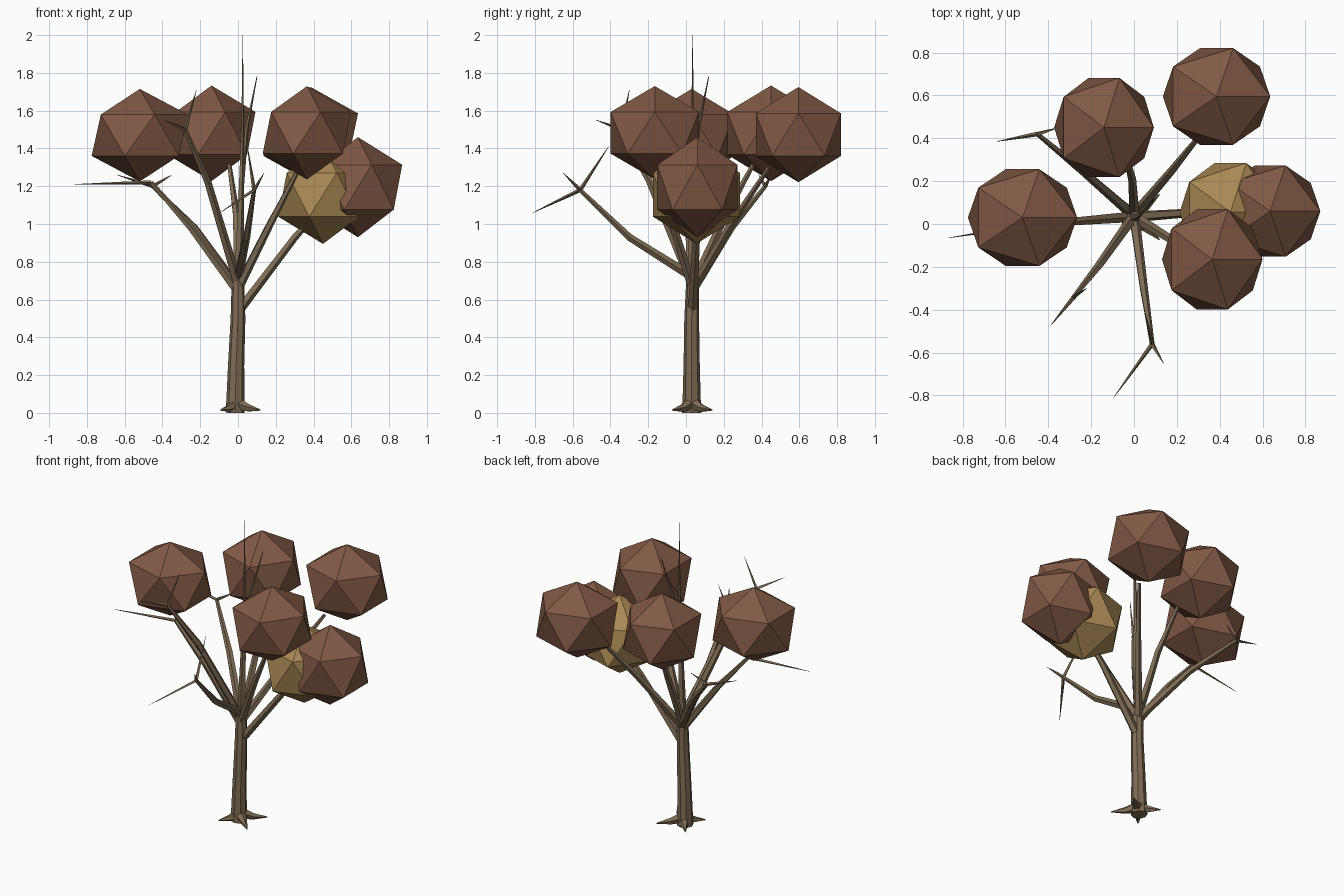
import bpy, bmesh
from math import cos, sin, pi, radians
from mathutils import Vector

if "Cube" in bpy.data.objects:
    bpy.data.objects.remove(bpy.data.objects["Cube"])


def material(name, rgb):
    m = bpy.data.materials.new(name)
    m.diffuse_color = (*rgb, 1)
    m.use_nodes = True
    m.node_tree.nodes["Principled BSDF"].inputs["Base Color"].default_value = m.diffuse_color
    return m


BARK = material("bark", (0.21, 0.15, 0.09))
RUST = material("rust_leaves", (0.22, 0.10, 0.06))
GOLD = material("gold_leaves", (0.40, 0.25, 0.09))


def tube(name, path, radii, sides=5):
    """Faceted tapering limb swept along a path."""
    pts = [Vector(p) for p in path]
    bm = bmesh.new()
    rings = []
    for i, p in enumerate(pts):
        d = (pts[min(i + 1, len(pts) - 1)] - pts[max(i - 1, 0)]).normalized()
        ref = Vector((1, 0, 0)) if abs(d.x) < 0.9 else Vector((0, 1, 0))
        u = (ref - d * ref.dot(d)).normalized()
        v = d.cross(u)
        rings.append([bm.verts.new(p + radii[i] * (cos(a) * u + sin(a) * v))
                      for a in (2 * pi * k / sides for k in range(sides))])
    for a, b in zip(rings, rings[1:]):
        for k in range(sides):
            j = (k + 1) % sides
            bm.faces.new((a[k], a[j], b[j], b[k]))
    bm.faces.new(rings[0][::-1])
    bm.faces.new(rings[-1])
    me = bpy.data.meshes.new(name)
    bm.to_mesh(me)
    bm.free()
    ob = bpy.data.objects.new(name, me)
    bpy.context.collection.objects.link(ob)
    me.materials.append(BARK)


def foliage(name, centre, size, mat):
    """Faceted leaf clump."""
    bpy.ops.mesh.primitive_ico_sphere_add(subdivisions=1, radius=1, location=centre)
    ob = bpy.context.object
    ob.name = name
    ob.scale = size
    ob.data.materials.append(mat)


# Trunk with the thin leader running up through the crown
tube("trunk", [(-0.015, 0.03, 0), (-0.01, 0.03, 0.25), (0, 0.03, 0.5), (0.0, 0.035, 0.72)],
     [0.05, 0.043, 0.039, 0.033], 8)
tube("leader", [(0, 0.035, 0.68), (0.015, 0.035, 1.1), (0.024, 0.035, 1.5), (0.025, 0.035, 2.0)],
     [0.026, 0.018, 0.008, 0.001])
tube("leader_fork", [(0.016, 0.035, 1.15), (0.045, 0.065, 1.5), (0.1, 0.12, 1.78)],
     [0.012, 0.01, 0.002])

# Root flares
for k in range(4):
    a = radians(45 + 90 * k)
    tube("root", [(-0.005 + 0.02 * cos(a), 0.03 + 0.02 * sin(a), 0.045),
                  (0.005 + 0.07 * cos(a), 0.032 + 0.07 * sin(a), 0.025),
                  (0.013 + 0.15 * cos(a), 0.033 + 0.15 * sin(a), 0.015)],
         [0.032, 0.021, 0.003])

# Main branches: path from the trunk outwards
branches = {
    "left_branch": [(0, 0.035, 0.64), (-0.25, 0.015, 0.98), (-0.46, 0.0, 1.22)],
    "back_left_branch": [(0, 0.04, 0.66), (-0.23, 0.24, 0.98), (-0.45, 0.42, 1.2)],
    "back_branch": [(0, 0.04, 0.68), (-0.01, 0.21, 1.05), (-0.05, 0.37, 1.34)],
    "back_right_branch": [(0, 0.04, 0.66), (0.17, 0.24, 1.0), (0.33, 0.44, 1.3)],
    "right_branch": [(0.01, 0.035, 0.55), (0.3, 0.055, 0.93), (0.5, 0.06, 1.15)],
    "front_right_branch": [(0, 0.035, 0.66), (0.17, -0.07, 1.0), (0.33, -0.14, 1.31)],
    "front_branch": [(0, 0.035, 0.72), (0.045, -0.3, 0.93), (0.085, -0.56, 1.18)],
    "front_left_branch": [(0, 0.035, 0.68), (-0.16, -0.19, 1.22), (-0.28, -0.34, 1.5)],
}
for name, path in branches.items():
    tube(name, path, [0.026, 0.02, 0.011])

# Bare twigs: branch, tip
twigs = [
    ("left_branch", (-0.865, -0.065, 1.21)),
    ("back_left_branch", (-0.64, 0.385, 1.26)),
    ("back_left_branch", (-0.35, 0.45, 1.26)),
    ("front_branch", (-0.095, -0.81, 1.06)),
    ("front_branch", (0.138, -0.65, 1.27)),
    ("front_branch", (0.05, -0.41, 1.41)),
    ("front_left_branch", (-0.39, -0.475, 1.55)),
    ("front_left_branch", (-0.22, -0.30, 1.71)),
]
for parent, tip in twigs:
    base = Vector(branches[parent][-1])
    tip = Vector(tip)
    tube(parent + "_twig", [base, base.lerp(tip, 0.45), tip], [0.011, 0.007, 0.001], 4)

# Leaf clumps
foliage("left_foliage", (-0.52, 0.03, 1.47), (0.285, 0.265, 0.245), RUST)
foliage("back_foliage", (-0.14, 0.45, 1.48), (0.26, 0.272, 0.253), RUST)
foliage("back_right_foliage", (0.385, 0.595, 1.473), (0.28, 0.265, 0.252), RUST)
foliage("front_right_foliage", (0.365, -0.165, 1.483), (0.262, 0.275, 0.247), RUST)
foliage("right_foliage", (0.635, 0.06, 1.195), (0.262, 0.25, 0.265), RUST)
foliage("gold_foliage", (0.45, 0.055, 1.155), (0.265, 0.27, 0.26), GOLD)
